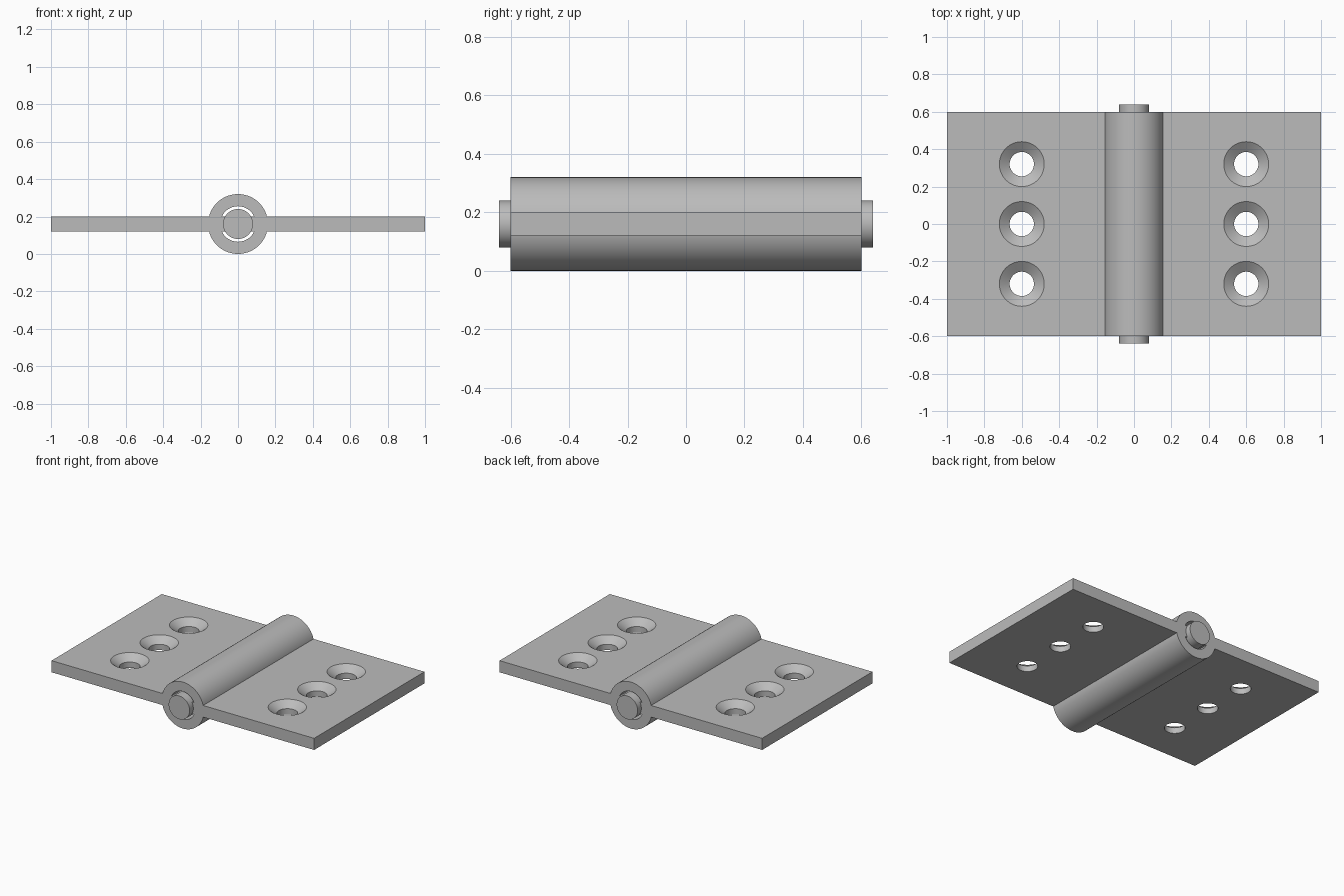
import bpy, bmesh, math
from mathutils import Matrix

if "Cube" in bpy.data.objects:
    bpy.data.objects.remove(bpy.data.objects["Cube"])

AXIS_Z = 0.16        # height of the hinge axis
HALF_LEN = 0.6       # half the barrel length
SEG = 64

steel = bpy.data.materials.new("steel grey")
steel.diffuse_color = (0.5, 0.5, 0.5, 1)
steel.use_nodes = True
steel.node_tree.nodes["Principled BSDF"].inputs["Base Color"].default_value = steel.diffuse_color


def finish(name, bm):
    bmesh.ops.recalc_face_normals(bm, faces=bm.faces)
    mesh = bpy.data.meshes.new(name)
    bm.to_mesh(mesh)
    bm.free()
    mesh.materials.append(steel)
    obj = bpy.data.objects.new(name, mesh)
    bpy.context.collection.objects.link(obj)
    return obj


def lathe(name, profile, closed=False):
    """Spin (radius, z) points round z; an open profile gets end caps."""
    bm = bmesh.new()
    rings = [[bm.verts.new((r * math.cos(2 * math.pi * i / SEG),
                            r * math.sin(2 * math.pi * i / SEG), z))
              for i in range(SEG)] for r, z in profile]
    pairs = list(zip(rings, rings[1:]))
    if closed:
        pairs.append((rings[-1], rings[0]))
    else:
        bm.faces.new(rings[0])
        bm.faces.new(rings[-1])
    for a, b in pairs:
        for i in range(SEG):
            j = (i + 1) % SEG
            bm.faces.new((a[i], a[j], b[j], b[i]))
    return finish(name, bm)


def along_y(obj):
    obj.data.transform(Matrix.Translation((0, 0, AXIS_Z)) @ Matrix.Rotation(math.pi / 2, 4, 'X'))
    return obj


def box(name, x0, x1, y, z0, z1):
    bm = bmesh.new()
    bmesh.ops.create_cube(bm, size=1)
    for v in bm.verts:
        v.co.x = x1 if v.co.x > 0 else x0
        v.co.y = y if v.co.y > 0 else -y
        v.co.z = z1 if v.co.z > 0 else z0
    return finish(name, bm)


def boolean(target, other, operation):
    mod = target.modifiers.new(operation.lower(), 'BOOLEAN')
    mod.operation, mod.solver, mod.object = operation, 'EXACT', other
    bpy.context.view_layer.objects.active = target
    bpy.ops.object.modifier_apply(modifier=mod.name)
    bpy.data.objects.remove(other)


# Barrel: tube with a loose bore around the pin
body = along_y(lathe("hinge_leaves_and_barrel",
                     [(0.16, -HALF_LEN), (0.16, HALF_LEN), (0.095, HALF_LEN), (0.095, -HALF_LEN)],
                     closed=True))

# Leaves: flat plates reaching in to the pin, each with three countersunk holes
for side in (-1, 1):
    x0, x1 = sorted((side * 0.069, side))
    leaf = box("leaf", x0, x1, HALF_LEN, 0.12, 0.20)
    for y in (-0.32, 0, 0.32):
        hole = lathe("screw_hole", [(0.065, 0.1), (0.065, 0.16), (0.12, 0.2), (0.12, 0.22)])
        hole.data.transform(Matrix.Translation((side * 0.6, y, 0)))
        boolean(leaf, hole, 'DIFFERENCE')
    boolean(body, leaf, 'UNION')

# Pin: sticks out a little at both ends
pin = along_y(lathe("pin", [(0.08, -0.64), (0.08, 0.64)]))

for obj in (body, pin):
    bpy.ops.object.select_all(action='DESELECT')
    obj.select_set(True)
    bpy.context.view_layer.objects.active = obj
    bpy.ops.object.shade_smooth_by_angle(angle=math.radians(30))
